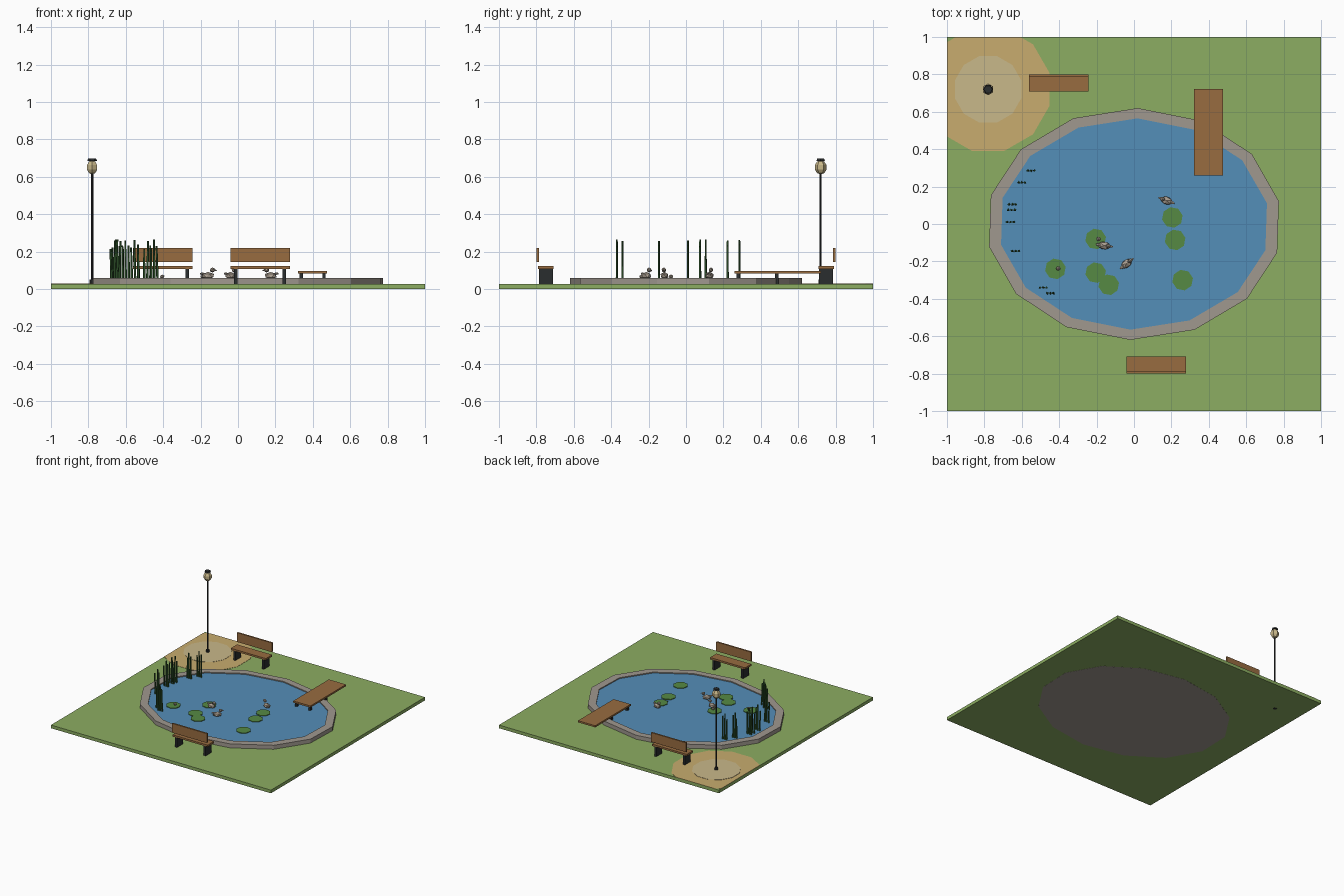
import bpy, bmesh, math, random
from mathutils import Vector, Matrix

if "Cube" in bpy.data.objects:
    bpy.data.objects.remove(bpy.data.objects["Cube"])

random.seed(4)


def material(name, r, g, b):
    m = bpy.data.materials.new(name)
    lin = [((c / 255 + 0.055) / 1.055) ** 2.4 for c in (r, g, b)]
    m.diffuse_color = (*lin, 1)
    m.use_nodes = True
    m.node_tree.nodes["Principled BSDF"].inputs["Base Color"].default_value = m.diffuse_color
    return m


GRASS = material("grass green", 140, 173, 98)
STONE = material("stone grey", 160, 152, 143)
WATER = material("water blue", 84, 142, 184)
SAND = material("sand", 200, 172, 110)
PALE = material("pale sand", 201, 184, 138)
WOOD = material("wood brown", 152, 108, 64)
IRON = material("dark iron", 42, 45, 46)
REED = material("reed green", 52, 92, 48)
PAD = material("lily pad green", 86, 138, 68)
DUCK = material("duck grey", 172, 160, 146)


def finish(name, bm, mat):
    bmesh.ops.recalc_face_normals(bm, faces=bm.faces[:])
    me = bpy.data.meshes.new(name)
    bm.to_mesh(me)
    bm.free()
    me.materials.append(mat)
    ob = bpy.data.objects.new(name, me)
    bpy.context.collection.objects.link(ob)
    return ob


def box(name, lo, hi, mat):
    bm = bmesh.new()
    lo, hi = Vector(lo), Vector(hi)
    bmesh.ops.create_cube(bm, size=1, matrix=Matrix.Translation((lo + hi) / 2)
                          @ Matrix.Diagonal((*(hi - lo), 1)))
    return finish(name, bm, mat)


def prism(name, x, y, z0, z1, r0, r1, sides, mat, turn=0.0, lean=(0, 0)):
    """Upright tapered prism, its top may lean sideways."""
    bm = bmesh.new()
    rings = []
    for z, r, dx, dy in ((z0, r0, 0, 0), (z1, r1, *lean)):
        rings.append([bm.verts.new((x + dx + r * math.cos(turn + math.tau * i / sides),
                                    y + dy + r * math.sin(turn + math.tau * i / sides), z))
                      for i in range(sides)])
    for i in range(sides):
        j = (i + 1) % sides
        bm.faces.new((rings[0][i], rings[0][j], rings[1][j], rings[1][i]))
    bm.faces.new(rings[0])
    bm.faces.new(rings[1])
    return finish(name, bm, mat)


def blob(bm, loc, size, turn=Matrix()):
    bmesh.ops.create_icosphere(bm, subdivisions=1, radius=1, matrix=turn
                               @ Matrix.Translation(loc) @ Matrix.Diagonal((*size, 1)))


# Lawn
TOP = 0.027
box("lawn", (-1, -1, 0.0008), (1, 1, TOP), GRASS)

# Sandy corner, trimmed to the lawn edges
LX, LY = -0.78, 0.72
for name, r, h, mat in (("sand_patch", 0.34, 0.002, SAND), ("worn_sand", 0.184, 0.004, PALE)):
    bm = bmesh.new()
    bm.faces.new([bm.verts.new((LX + r * math.cos(math.radians(15 + 30 * i)),
                                LY + r * math.sin(math.radians(15 + 30 * i)), TOP))
                  for i in range(12)])
    for co, no in (((-1, 0, 0), (-1, 0, 0)), ((0, 1, 0), (0, 1, 0))):
        bmesh.ops.bisect_plane(bm, geom=bm.verts[:] + bm.edges[:] + bm.faces[:],
                               plane_co=co, plane_no=no, clear_outer=True)
    new = bmesh.ops.extrude_face_region(bm, geom=bm.faces[:])["geom"]
    bmesh.ops.translate(bm, vec=(0, 0, h),
                        verts=[v for v in new if isinstance(v, bmesh.types.BMVert)])
    finish(name, bm, mat)


# Pond: stone basin with a fourteen-sided rim, and water inside
def oval(bm, a, b, z):
    return [bm.verts.new((a * math.cos(0.198 + math.tau * i / 14),
                          b * math.sin(0.198 + math.tau * i / 14), z)) for i in range(14)]


WZ = 0.052
bm = bmesh.new()
rings = [oval(bm, *s) for s in ((0.79, 0.62, 0), (0.79, 0.62, 0.06),
                                (0.725, 0.565, 0.06), (0.725, 0.565, 0.045))]
for p, q in zip(rings, rings[1:]):
    for i in range(14):
        j = (i + 1) % 14
        bm.faces.new((p[i], p[j], q[j], q[i]))
bm.faces.new(rings[0])
bm.faces.new(rings[-1])
finish("pond_rim", bm, STONE)
bm = bmesh.new()
bm.faces.new(oval(bm, 0.725, 0.565, WZ))
water = finish("pond_water", bm, WATER)
if water.data.polygons[0].normal.z < 0:
    water.data.flip_normals()

# Lily pads, two with a bud
for x, y in ((-0.205, -0.08), (-0.42, -0.24), (-0.205, -0.26), (-0.135, -0.325),
             (0.26, -0.30), (0.22, -0.085), (0.205, 0.035)):
    prism("lily_pad", x, y, WZ, WZ + 0.005, 0.056, 0.056, 8, PAD, 0.2)
for x, y in ((-0.405, -0.237), (-0.19, -0.08)):
    bm = bmesh.new()
    blob(bm, (x, y, 0.067), (0.013, 0.013, 0.011))
    finish("lily_bud", bm, DUCK)

# Ducks: body, tail, head and beak
for x, y, deg in ((0.175, 0.125, 160), (-0.16, -0.115, -8), (-0.04, -0.212, 38)):
    turn = Matrix.Translation((x, y, 0)) @ Matrix.Rotation(math.radians(deg), 4, "Z")
    bm = bmesh.new()
    blob(bm, (0, 0, 0.072), (0.036, 0.023, 0.02), turn)
    blob(bm, (-0.032, 0, 0.083), (0.014, 0.009, 0.007), turn)
    blob(bm, (0.024, 0, 0.102), (0.015, 0.013, 0.014), turn)
    blob(bm, (0.04, 0, 0.1), (0.009, 0.006, 0.004), turn)
    finish("duck", bm, DUCK)

# Reed clumps, three stalks each
for x, y in ((-0.55, 0.285), (-0.6, 0.222), (-0.65, 0.105), (-0.655, 0.075),
             (-0.66, 0.01), (-0.633, -0.145), (-0.485, -0.34), (-0.447, -0.37)):
    for k, h in ((-1, 0.225), (0, 0.268), (1, 0.24)):
        prism("reed", x + 0.017 * k, y, 0.045, h - random.uniform(0, 0.012),
              0.007, 0.005, 5, REED, 0.3, (random.uniform(-0.006, 0.006), 0))

# Jetty reaching over the water
box("jetty_deck", (0.32, 0.26, 0.083), (0.476, 0.722, 0.097), WOOD)
for x in (0.338, 0.46):
    for y in (0.28, 0.485):
        box("jetty_post", (x - 0.009, y - 0.01, TOP), (x + 0.009, y + 0.01, 0.083), IRON)

# Two benches, backs turned to the lawn edges
for cx, s in ((-0.402, 1), (0.118, -1)):
    def bench_part(name, x0, x1, y0, y1, z0, z1, mat):
        ya, yb = sorted((s * y0, s * y1))
        box(name, (cx + x0, ya, z0), (cx + x1, yb, z1), mat)
    bench_part("bench_seat", -0.159, 0.159, 0.708, 0.79, 0.108, 0.123, WOOD)
    bench_part("bench_back", -0.159, 0.159, 0.787, 0.8, 0.145, 0.221, WOOD)
    for x in (-0.13, 0.13):
        bench_part("bench_leg", x - 0.009, x + 0.009, 0.712, 0.786, TOP, 0.108, IRON)

# Lamp post with a faceted lantern
prism("lamp_base", LX, LY, 0, 0.05, 0.016, 0.013, 6, IRON)
prism("lamp_pole", LX, LY, 0.05, 0.63, 0.0065, 0.0065, 6, IRON)
bm = bmesh.new()
bmesh.ops.create_uvsphere(bm, u_segments=6, v_segments=5, radius=1,
                          matrix=Matrix.Translation((LX, LY, 0.651))
                          @ Matrix.Diagonal((0.033, 0.033, 0.038, 1)))
finish("lamp_lantern", bm, PALE)
prism("lamp_cap", LX, LY, 0.686, 0.697, 0.026, 0.022, 6, IRON)
